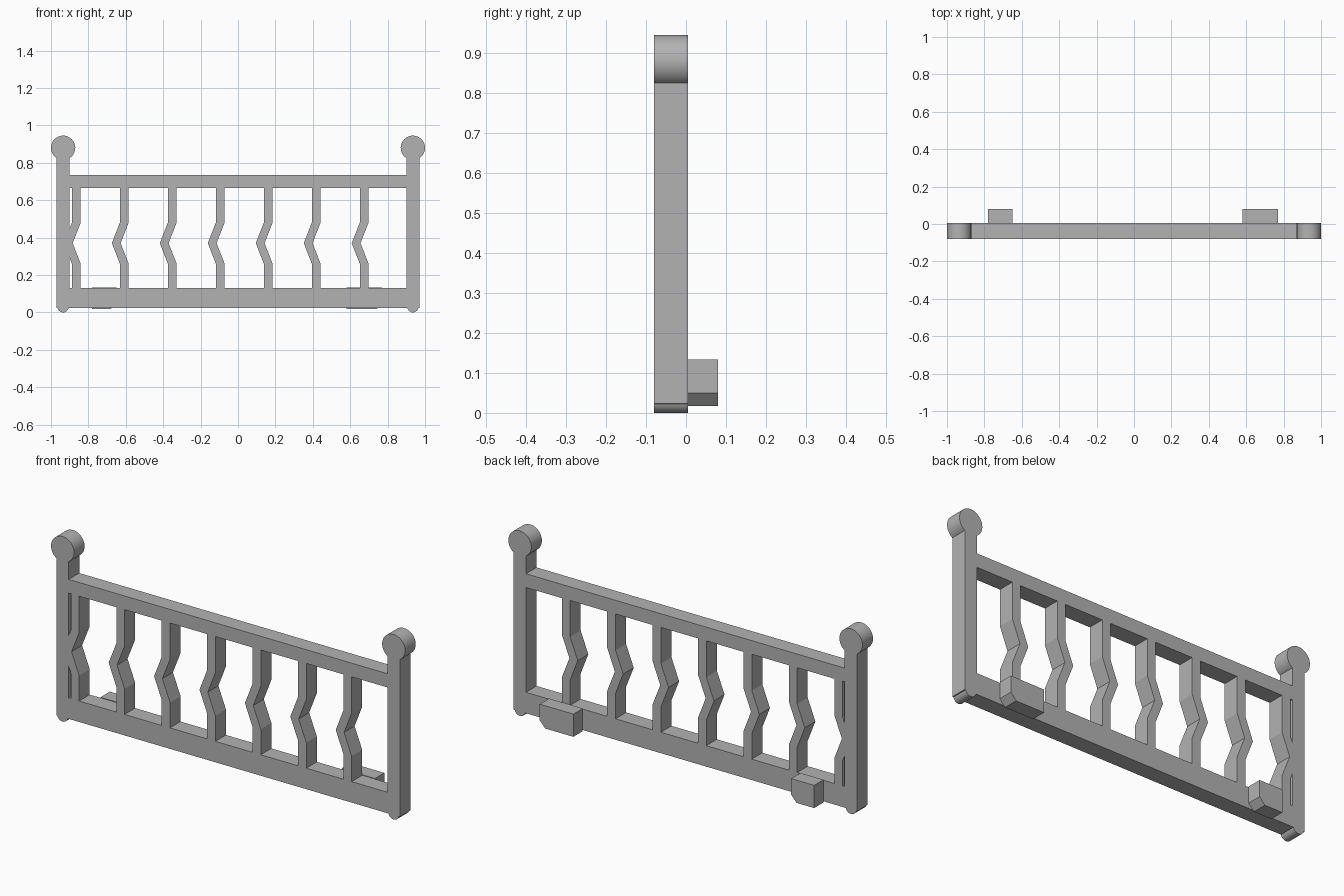
import bpy
import bmesh
from math import sin, cos, asin, pi

if "Cube" in bpy.data.objects:
    bpy.data.objects.remove(bpy.data.objects["Cube"], do_unlink=True)

FRONT, BACK = -0.08, 0.005

grey = bpy.data.materials.new("plain_grey")
grey.use_nodes = True
COLOUR = (0.45, 0.45, 0.45, 1)
grey.diffuse_color = COLOUR
grey.node_tree.nodes["Principled BSDF"].inputs["Base Color"].default_value = COLOUR


def slab(name, outline, y0=FRONT, y1=BACK):
    """Extrude an x-z outline from y0 to y1."""
    bm = bmesh.new()
    face = bm.faces.new([bm.verts.new((x, y0, z)) for x, z in outline])
    moved = bmesh.ops.extrude_face_region(bm, geom=[face])["geom"]
    verts = [g for g in moved if isinstance(g, bmesh.types.BMVert)]
    bmesh.ops.translate(bm, verts=verts, vec=(0, y1 - y0, 0))
    bmesh.ops.recalc_face_normals(bm, faces=bm.faces)
    mesh = bpy.data.meshes.new(name)
    bm.to_mesh(mesh)
    bm.free()
    mesh.materials.append(grey)
    obj = bpy.data.objects.new(name, mesh)
    bpy.context.collection.objects.link(obj)
    return obj


def box(x0, x1, z0, z1):
    return [(x0, z0), (x1, z0), (x1, z1), (x0, z1)]


def arc(cx, cz, r, a0, a1, steps):
    angles = [a0 + (a1 - a0) * i / steps for i in range(steps + 1)]
    return [(cx + r * cos(a), cz + r * sin(a)) for a in angles]


# Posts with a round finial and a small rounded foot
POST, HALF, KNOB = 0.935, 0.035, 0.065
neck = asin(HALF / KNOB)
for side, label in ((-1, "right_post"), (1, "left_post")):
    cx = side * POST
    outline = arc(cx, 0.88, KNOB, -pi / 2 + neck, 1.5 * pi - neck, 40)
    outline += [(cx - HALF, 0.023)]
    outline += arc(cx, 0.03, 0.03, 1.08 * pi, 1.92 * pi, 12)
    outline += [(cx + HALF, 0.023)]
    post = slab(label, outline)
    bpy.context.view_layer.objects.active = post
    post.select_set(True)
    bpy.ops.object.shade_smooth_by_angle(angle=0.5)
    post.select_set(False)

# Horizontal rails
INNER = POST - HALF
slab("top_rail", box(-INNER, INNER, 0.665, 0.735))
slab("bottom_rail", box(-INNER, INNER, 0.023, 0.13))

# Seven kinked balusters
path = [(0, 0.13), (0, 0.26), (-0.043, 0.37), (0, 0.48), (0, 0.665)]
for i in range(7):
    x = -0.888 + 0.2565 * i
    left = [(x + dx, z) for dx, z in path]
    right = [(px + 0.047, z) for px, z in reversed(left)]
    slab(f"baluster_{i + 1}", left + right)

# Rear blocks with one chamfered lower corner
for label, x0, x1 in (("right_rear_block", -0.78, -0.65), ("left_rear_block", 0.58, 0.77)):
    slab(label, [(x0, 0.017), (x1 - 0.03, 0.017), (x1, 0.05), (x1, 0.133), (x0, 0.133)],
         BACK, 0.08)
